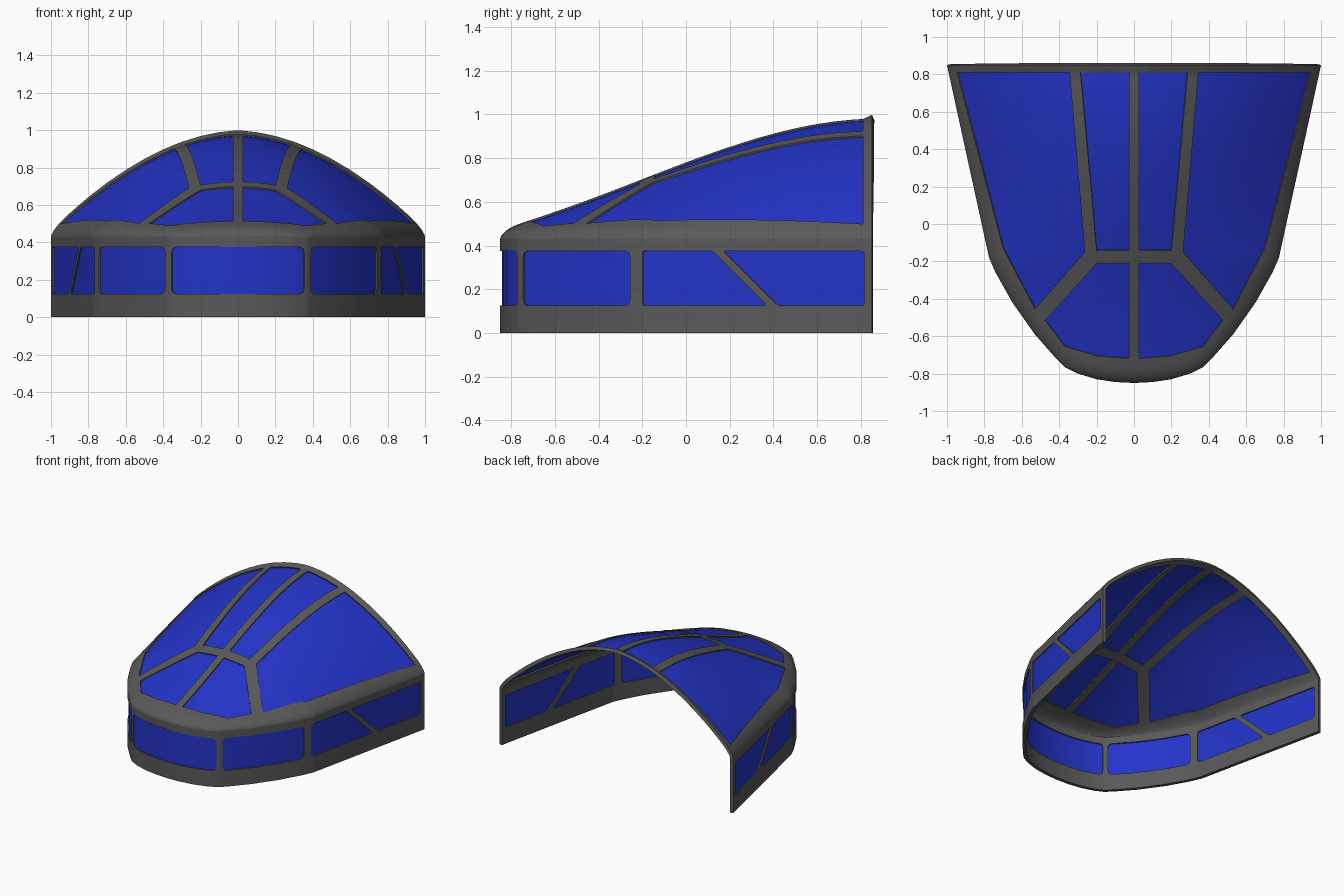
import bpy, bmesh, math
from mathutils import Vector

if "Cube" in bpy.data.objects:
    bpy.data.objects.remove(bpy.data.objects["Cube"])

# Half outline seen from above, nose tip to rear corner
PATH = [(0, -.85), (.1, -.845), (.2, -.83), (.3, -.8), (.37, -.765), (.42, -.715), (.53, -.59),
        (.65, -.42), (.74, -.26), (.775, -.18), (.88, .3), (1, .85)]
XS = [p[0] for p in PATH]
YS = [p[1] for p in PATH]
SS = [0]
for a, b in zip(PATH, PATH[1:]):
    SS.append(SS[-1] + math.dist(a, b))
WALL = .43


def interp(v, src, dst):
    for i in range(len(src) - 1):
        if v <= src[i + 1] or i == len(src) - 2:
            t = (v - src[i]) / (src[i + 1] - src[i])
            return dst[i] + t * (dst[i + 1] - dst[i])


def rim_distance(x, y):
    p, best = Vector((x, y)), 9
    for a, b in zip(PATH, PATH[1:]):
        a, b = Vector(a), Vector(b)
        t = max(0, min(1, (p - a).dot(b - a) / (b - a).length_squared))
        best = min(best, (p - a.lerp(b, t)).length)
    return best


# Surface maps from flat layouts to 3D
def wall_map(c):
    s = max(0, min(SS[-1], c.x))
    return interp(s, SS, XS), interp(s, SS, YS), c.y


def roof_map(c):
    x, y = c.x, c.y
    t = max(0, y + .85)
    ridge = .25 * t + .2163 * t ** 2 - .112 * t ** 3 + .02 * (1 - math.exp(-t / .06))
    u = min(1, max(0, x) / max(.01, interp(y, YS, XS)))
    k = 1 - min(1, rim_distance(x, y) / .07)
    shoulder = .03 * math.sqrt(max(0, 1 - k * k))
    lip = max(0, (y - .81) / .04) * .018 * (1 - u ** 4)
    return x, y, WALL + shoulder + ridge * (1 - u ** (2.05 - .15 * t)) + lip


def rounded(poly, r=.028):
    out = []
    for i, p in enumerate(poly):
        p = Vector(p)
        a = p + (Vector(poly[i - 1]) - p).normalized() * r
        b = p + (Vector(poly[(i + 1) % len(poly)]) - p).normalized() * r
        out += [a, a * .25 + p * .5 + b * .25, b]
    return out


def inside(p, poly):
    signs = []
    for i, b in enumerate(poly):
        a = poly[i - 1]
        signs.append((b[0] - a[0]) * (p.y - a[1]) - (b[1] - a[1]) * (p.x - a[0]) > 0)
    return all(signs) or not any(signs)


def flat_grid(rows):
    bm = bmesh.new()
    vs = [[bm.verts.new((x, y, 0)) for x, y in row] for row in rows]
    for r, q in zip(vs, vs[1:]):
        for i in range(len(r) - 1):
            bm.faces.new((r[i], r[i + 1], q[i + 1], q[i]))
    return bm


def finish(bm, name, thickness, offset, mat):
    me = bpy.data.meshes.new(name)
    bm.to_mesh(me)
    bm.free()
    ob = bpy.data.objects.new(name, me)
    bpy.context.collection.objects.link(ob)
    me.materials.append(mat)
    ob.modifiers.new("mirror", 'MIRROR')
    sol = ob.modifiers.new("thickness", 'SOLIDIFY')
    sol.thickness, sol.offset = thickness, offset
    bpy.ops.object.select_all(action='DESELECT')
    ob.select_set(True)
    bpy.context.view_layer.objects.active = ob
    bpy.ops.object.modifier_apply(modifier="mirror")
    bpy.ops.object.modifier_apply(modifier="thickness")
    bpy.ops.object.shade_smooth_by_angle(angle=math.radians(35))


def glazed(bm, polys, mapping, frame_name, glass_name):
    # Cut the pane outlines into the flat sheet, then split frame from glass
    for poly in polys:
        for i, b in enumerate(poly):
            a = poly[i - 1]
            n = Vector((b[1] - a[1], a[0] - b[0], 0)).normalized()
            bmesh.ops.bisect_plane(bm, geom=bm.verts[:] + bm.edges[:] + bm.faces[:], dist=1e-5,
                                   plane_co=(a[0], a[1], 0), plane_no=n)
    bm.normal_update()
    for f in bm.faces:
        if f.normal.z < 0:
            f.normal_flip()
    glass_ids = [any(inside(f.calc_center_median(), p) for p in polys) for f in bm.faces]
    for v in bm.verts:
        v.co = mapping(v.co)
    for want, name, th, off, mat in ((False, frame_name, .026, -1, GREY),
                                     (True, glass_name, .008, -3, BLUE)):
        part = bm.copy()
        drop = [f for f, g in zip(part.faces, glass_ids) if g != want]
        bmesh.ops.delete(part, geom=drop, context='FACES')
        part.normal_update()
        finish(part, name, th, off, mat)
    bm.free()


BLUE = bpy.data.materials.new("blue_glass")
BLUE.diffuse_color = (.017, .034, .58, 1)
BLUE.use_nodes = True
BLUE.node_tree.nodes["Principled BSDF"].inputs["Base Color"].default_value = BLUE.diffuse_color
GREY = bpy.data.materials.new("dark_frame")
GREY.diffuse_color = (.1, .1, .1, 1)
GREY.use_nodes = True
GREY.node_tree.nodes["Principled BSDF"].inputs["Base Color"].default_value = GREY.diffuse_color

# Lower window band
sx = lambda x: interp(x, XS, SS)
sy = lambda y: interp(y, YS, SS)
lo, hi = .125, .375
windows = [
    rounded([(-sx(.355), lo), (sx(.355), lo), (sx(.355), hi), (-sx(.355), hi)]),
    rounded([(sx(.39), lo), (sx(.742), lo), (sx(.742), hi), (sx(.39), hi)]),
    rounded([(sy(-.2), lo), (sy(.37), lo), (sy(.12), hi), (sy(-.2), hi)], .015),
    rounded([(sy(.42), lo), (sy(.815), lo), (sy(.815), hi), (sy(.17), hi)], .015)]
glazed(flat_grid([[(s, z) for s in SS] for z in (0, .06, .25, WALL)]),
       windows, wall_map, "window_band", "side_windows")

# Domed roof
rim = []
for a, b in zip(PATH, PATH[1:]):
    n = max(1, round(math.dist(a, b) / .09))
    rim += [(a[0] + (b[0] - a[0]) * i / n, a[1] + (b[1] - a[1]) * i / n) for i in range(n)]
rim.append(PATH[-1])
rows = []
for px, py in rim:
    qy = -.72 + (py + .85) / 1.7 * 1.57
    rows.append([(px * t, qy + (py - qy) * t)
                 for t in (0, .1, .2, .3, .4, .5, .6, .7, .78, .85, .9, .94, .97, .985, .996, 1)])
panes = [[(.028, -.143), (.2, -.143), (.287, .81), (.028, .81)],
         [(.263, -.15), (.53, -.455), (.70, -.13), (.947, .81), (.345, .81)],
         [(.028, -.72), (.2, -.705), (.37, -.655), (.475, -.515), (.2, -.212), (.028, -.212)]]
glazed(flat_grid(rows), panes, roof_map, "roof_frame", "roof_panes")
